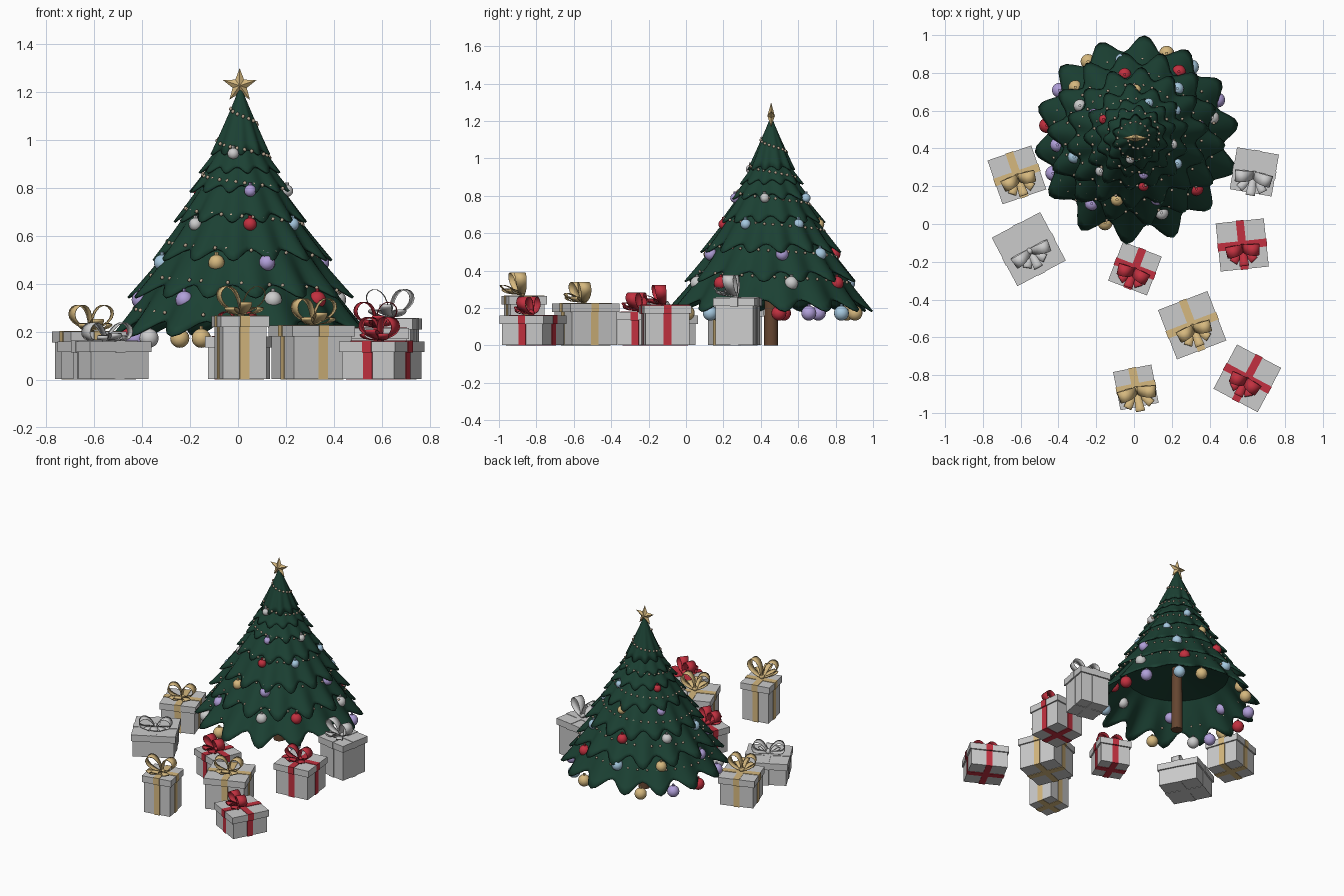
import bpy, bmesh, math, random
from mathutils import Matrix, Vector

if "Cube" in bpy.data.objects:
    bpy.data.objects.remove(bpy.data.objects["Cube"])

random.seed(4)
TREE = Vector((0.01, 0.455, 0))


def material(name, rgb):
    m = bpy.data.materials.new(name)
    m.diffuse_color = (*rgb, 1)
    m.use_nodes = True
    m.node_tree.nodes["Principled BSDF"].inputs["Base Color"].default_value = m.diffuse_color
    return m


MATS = {n: material(n, c) for n, c in {
    "green": (0.011, 0.052, 0.033), "brown": (0.13, 0.06, 0.03),
    "gold": (0.67, 0.48, 0.21), "red": (0.54, 0.03, 0.05),
    "silver": (0.60, 0.60, 0.60), "paper": (0.60, 0.60, 0.60),
    "purple": (0.44, 0.35, 0.70), "blue": (0.38, 0.58, 0.74),
    "bead": (0.48, 0.38, 0.28)}.items()}


def finish(bm, name, color, smooth=None):
    bmesh.ops.recalc_face_normals(bm, faces=bm.faces)
    me = bpy.data.meshes.new(name)
    bm.to_mesh(me)
    bm.free()
    me.materials.append(MATS[color])
    if smooth:
        for p in me.polygons:
            p.use_smooth = True
        me.set_sharp_from_angle(angle=math.radians(smooth))
    ob = bpy.data.objects.new(name, me)
    bpy.context.collection.objects.link(ob)
    return ob


def add_box(bm, size, center, frame):
    m = frame @ Matrix.Translation(center) @ Matrix.Diagonal((*size, 1))
    bmesh.ops.create_cube(bm, size=1, matrix=m)


# Tree tiers: top z, top radius, hem z, hem radius, number of points
TIERS = [(0.46, 0.33, 0.185, 0.555, 14), (0.60, 0.26, 0.345, 0.465, 14),
         (0.75, 0.19, 0.50, 0.38, 14), (0.88, 0.12, 0.66, 0.285, 13),
         (0.97, 0.075, 0.785, 0.22, 12), (1.02, 0.06, 0.865, 0.172, 11),
         (1.21, 0.008, 0.94, 0.128, 10)]


def tier(i, zt, rt, zh, rh, n):
    bm = bmesh.new()
    sub, rows = 8, 7
    jit = [random.uniform(-0.03, 0.03) for _ in range(n)]
    rings = []
    for k in range(rows + 1):
        t = k / rows
        ring = []
        for j in range(n * sub):
            a = math.radians(85 + 13 * i) + math.tau * j / (n * sub)
            wave = 0.5 + 0.5 * math.cos(math.tau * j / sub)
            tip = jit[((j + sub // 2) // sub) % n]
            r = rt + (rh - rt) * t ** 1.06
            r *= 1 - 0.17 * t ** 1.3 * (1 - wave) + tip * wave * t
            z = zt + (zh - zt) * t + 0.10 * rh ** 0.8 * t ** 3 * (1 - wave)
            ring.append(bm.verts.new(TREE + Vector((r * math.cos(a), r * math.sin(a), z))))
        rings.append(ring)
    for r0, r1 in zip(rings, rings[1:]):
        for j in range(len(r0)):
            q = (j + 1) % len(r0)
            bm.faces.new((r0[j], r1[j], r1[q], r0[q]))
    if i == len(TIERS) - 1:
        bm.faces.new(rings[0])
    ob = finish(bm, f"branch_tier_{i + 1}", "green", 50)
    mod = ob.modifiers.new("thickness", 'SOLIDIFY')
    mod.thickness = 0.01


for i, t in enumerate(TIERS):
    tier(i, *t)

# Shallow cone closing the inside of the lowest tier
bm = bmesh.new()
bmesh.ops.create_cone(bm, cap_ends=False, segments=40, radius1=0.345, radius2=0.02,
                      depth=0.05, matrix=Matrix.Translation(TREE + Vector((0, 0, 0.445))))
finish(bm, "canopy_underside", "green", 50)

# Trunk
bm = bmesh.new()
bmesh.ops.create_cone(bm, cap_ends=True, segments=20, radius1=0.038, radius2=0.034,
                      depth=0.47, matrix=Matrix.Translation(TREE + Vector((0, 0, 0.235))))
finish(bm, "trunk", "brown", 40)

# Faceted five-point star
bm = bmesh.new()
c = TREE + Vector((-0.003, 0, 1.227))
rim = []
for k in range(10):
    a = math.pi / 2 + k * math.pi / 5
    r = 0.031 if k % 2 else 0.073
    rim.append(bm.verts.new(c + Vector((r * math.cos(a), 0, r * math.sin(a)))))
for y in (-0.02, 0.02):
    mid = bm.verts.new(c + Vector((0, y, 0)))
    for k in range(10):
        bm.faces.new((rim[k], rim[(k + 1) % 10], mid))
finish(bm, "star", "gold")

# Baubles hanging at each hem: colour -> (tier, angle)
BAUBLES = {
    "red": [(0, 5), (0, 172), (1, 320), (1, 57), (2, 100), (3, 279), (4, 150)],
    "gold": [(0, 250), (0, 70), (0, 122), (1, 140), (2, 253), (3, 90)],
    "silver": [(0, 217), (1, 289), (1, 15), (2, 150), (3, 223), (4, 350), (6, 255)],
    "purple": [(0, 203), (0, 25), (0, 148), (1, 236), (1, 185), (2, 289), (2, 10),
               (3, 150), (4, 282)],
    "blue": [(0, 317), (0, 52), (1, 100), (2, 197), (2, 50), (3, 328), (3, 35), (4, 70)]}
SIZES = (0.040, 0.037, 0.034, 0.028, 0.025, 0.024, 0.024)
for color, spots in BAUBLES.items():
    bm = bmesh.new()
    for i, deg in spots:
        a = math.radians(deg)
        r = TIERS[i][3] * (0.86 if i == 0 else 0.90)
        p = TREE + Vector((r * math.cos(a), r * math.sin(a), TIERS[i][2] - 0.012 + 0.015 * (i > 3)))
        bmesh.ops.create_uvsphere(bm, u_segments=16, v_segments=10, radius=SIZES[i],
                                  matrix=Matrix.Translation(p))
        bmesh.ops.create_cone(bm, cap_ends=True, segments=8, radius1=0.008, radius2=0.008,
                              depth=0.02, matrix=Matrix.Translation(p + Vector((0, 0, SIZES[i]))))
    finish(bm, f"baubles_{color}", color, 40)


# Bead garland spiralling down the tree
def surface(z):
    return max((rt + (rh - rt) * (zt - z) / (zt - zh)) * (1 - 0.07 * (zt - z) / (zt - zh))
               for zt, rt, zh, rh, n in TIERS if zh <= z <= zt)


bm = bmesh.new()
ang, z = math.radians(200), 1.13
while z > 0.27:
    r = surface(z)
    p = TREE + Vector((r * math.cos(ang), r * math.sin(ang), z))
    bmesh.ops.create_icosphere(bm, subdivisions=1, radius=0.009, matrix=Matrix.Translation(p))
    step = min(0.5, (0.022 + 0.05 * (1.13 - z)) / r)
    ang += step
    z -= 0.14 * step / math.tau
finish(bm, "bead_garland", "bead", 60)


# Ribbon bow: two wide upright loops, flat front loops and a knot
def bow(name, color, frame, top, height):
    bm = bmesh.new()
    low = height < 0.08
    k = height / 0.125
    # azimuth, elevation, length, opening, band width
    loops = [(-8, 52, 0.135, 0.040, 0.062), (188, 52, 0.135, 0.040, 0.062),
             (-52, 14, 0.105, 0.012, 0.045), (232, 14, 0.105, 0.012, 0.045),
             (-90, 24, 0.115, 0.014, 0.05)]
    origin = Vector((0, -0.012, top + 0.006))
    for az, el, length, opening, width in loops:
        az, el = math.radians(az), math.radians(el * (0.5 if low else 1))
        flat = Vector((math.cos(az), math.sin(az), 0))
        axis = flat * math.cos(el) + Vector((0, 0, math.sin(el)))
        perp = Vector((0, 0, math.cos(el))) - flat * math.sin(el)
        side = Vector((-math.sin(az), math.cos(az), 0))
        length *= 0.85 if low else 0.35 + 0.65 * k
        rows = []
        for s in range(19):
            u = s / 18
            p = (origin + axis * (length * (1 - math.cos(math.tau * u)) / 2)
                 + perp * (opening * 1.25 * math.sin(math.tau * u) * math.sin(math.pi * u)))
            p.z = max(p.z, top + 0.004)
            p.y -= 0.12 * (p.z - top)
            w = width * (0.3 + 0.7 * math.sin(math.pi * u)) / 2
            rows.append([bm.verts.new(frame @ (p + side * d)) for d in (-w, w)])
        for a, b in zip(rows, rows[1:]):
            bm.faces.new((a[0], b[0], b[1], a[1]))
    bmesh.ops.create_uvsphere(bm, u_segments=12, v_segments=8, radius=0.018,
                              matrix=frame @ Matrix.Translation(origin + Vector((0, 0, 0.008))))
    ob = finish(bm, name, color, 50)
    mod = ob.modifiers.new("thickness", 'SOLIDIFY')
    mod.thickness = 0.003


# Gift: lidded box, crossing ribbons, bow
def gift(i, color, x, y, side, deg, h, bow_top):
    frame = Matrix.Translation((x, y, 0)) @ Matrix.Rotation(math.radians(deg), 4, 'Z')
    lid, body, w = 0.045, side - 0.02, 0.042
    bm = bmesh.new()
    zb = h - lid
    add_box(bm, (body, body, zb - 0.003), (0, 0, zb / 2 + 0.0015), frame)
    finish(bm, f"gift_box_{i}", "paper")
    bm = bmesh.new()
    add_box(bm, (side, side, lid), (0, 0, h - lid / 2), frame)
    finish(bm, f"gift_lid_{i}", "paper")
    bm = bmesh.new()
    for turn in (0, math.pi / 2):
        f = frame @ Matrix.Rotation(turn, 4, 'Z')
        add_box(bm, (w, body + 0.006, zb), (0, 0, zb / 2), f)
        add_box(bm, (w, side + 0.006, lid + 0.004), (0, 0, h - lid / 2 + 0.001), f)
    finish(bm, f"gift_ribbon_{i}", color)
    bow(f"gift_bow_{i}", color, frame, h, bow_top - h)


GIFTS = [("gold", -0.62, 0.26, 0.245, 19, 0.20, 0.31),
         ("silver", -0.557, -0.133, 0.29, 28, 0.16, 0.23),
         ("red", 0.005, -0.236, 0.22, -21, 0.18, 0.275),
         ("red", 0.573, -0.111, 0.256, 6, 0.215, 0.32),
         ("gold", 0.308, -0.536, 0.28, 21, 0.225, 0.34),
         ("gold", 0.01, -0.865, 0.206, 11, 0.265, 0.40),
         ("red", 0.60, -0.817, 0.265, -28, 0.16, 0.25),
         ("silver", 0.637, 0.276, 0.225, -10, 0.255, 0.385)]
for i, g in enumerate(GIFTS):
    gift(i + 1, *g)
